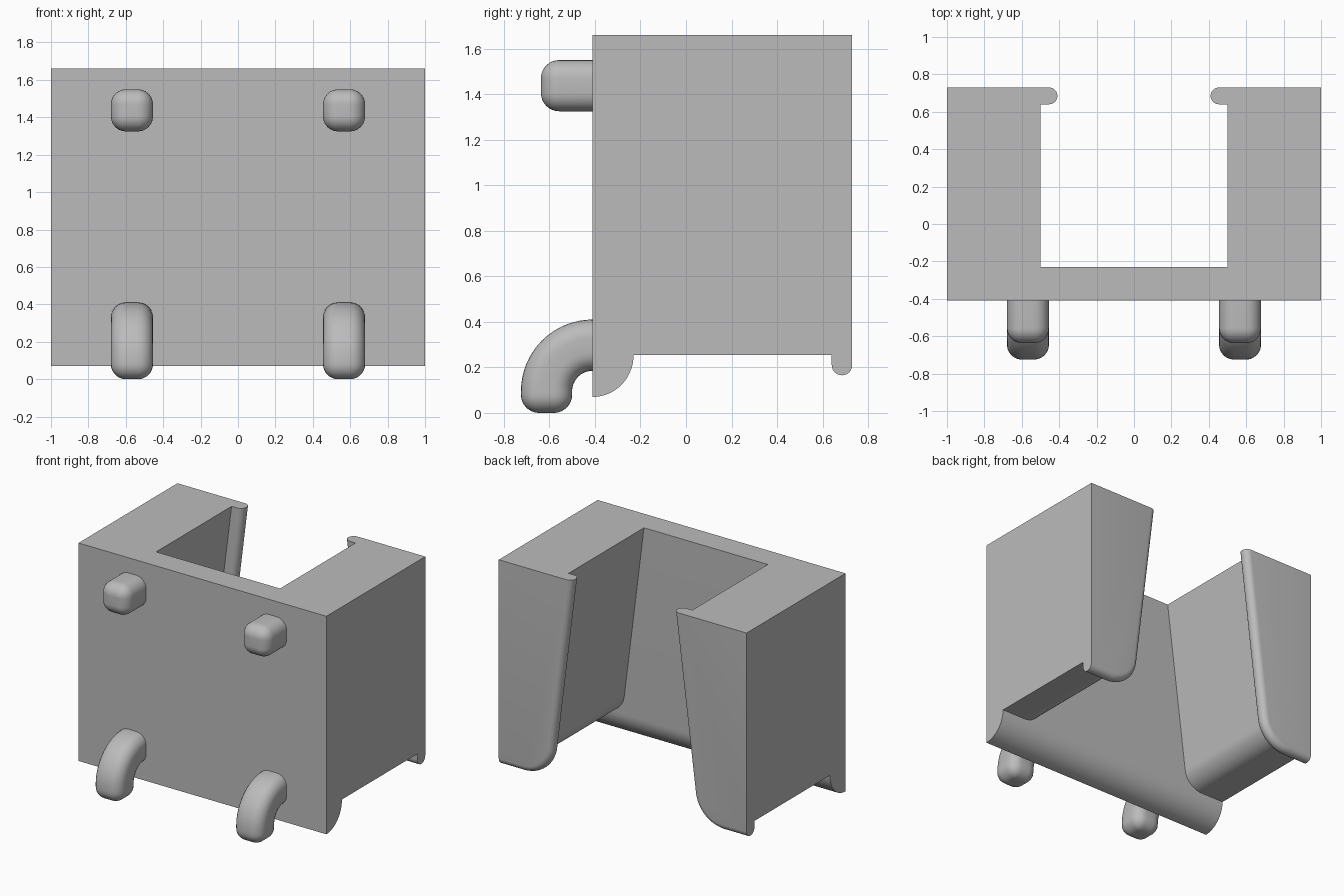
import bpy, bmesh, math
from mathutils import Vector

cube = bpy.data.objects.get("Cube")
if cube:
    bpy.data.objects.remove(cube, do_unlink=True)

grey = bpy.data.materials.new("plain grey")
grey.use_nodes = True
colour = (0.5, 0.5, 0.5, 1)
grey.diffuse_color = colour
grey.node_tree.nodes["Principled BSDF"].inputs["Base Color"].default_value = colour

TOP, FLOOR = 1.66, 0.255
FRONT, PLATE_BACK, BACK = -0.41, -0.23, 0.73


def loft(name, rings):
    """Skin a list of equal closed rings and cap both ends."""
    bm = bmesh.new()
    loops = [[bm.verts.new(p) for p in ring] for ring in rings]
    n = len(loops[0])
    for a, b in zip(loops, loops[1:]):
        for i in range(n):
            j = (i + 1) % n
            bm.faces.new((a[i], a[j], b[j], b[i]))
    bm.faces.new(loops[0])
    bm.faces.new(loops[-1])
    bmesh.ops.recalc_face_normals(bm, faces=bm.faces)
    mesh = bpy.data.meshes.new(name)
    bm.to_mesh(mesh)
    bm.free()
    mesh.materials.append(grey)
    obj = bpy.data.objects.new(name, mesh)
    bpy.context.collection.objects.link(obj)
    bpy.ops.object.select_all(action='DESELECT')
    obj.select_set(True)
    bpy.context.view_layer.objects.active = obj
    bpy.ops.object.shade_smooth_by_angle(angle=math.radians(30))
    return obj


# Front plate with a quarter-round lower edge
arc = [(FRONT + 0.18 * math.cos(a), FLOOR - 0.185 * math.sin(a))
       for a in (math.pi / 2 * i / 16 for i in range(17))]
profile = [(FRONT, TOP), (PLATE_BACK, TOP)] + arc
loft("front_plate", [[(x, y, z) for y, z in profile] for x in (-1, 1)])


# Side arms: tapered section with a rounded corner, grown outward for the lip
TILT = math.atan(0.125)
CORNER = 0.15


def arm_ring(side, y, grow):
    r = CORNER + grow
    cz = FLOOR + CORNER
    cx = 0.5 + math.tan(TILT) * (TOP - cz) + CORNER / math.cos(TILT)
    pts = [(1, TOP), (0.5 - grow / math.cos(TILT), TOP)]
    for i in range(17):
        a = math.pi + TILT + (math.pi / 2 - TILT) * i / 16
        pts.append((cx + r * math.cos(a), cz + r * math.sin(a)))
    pts.append((1, FLOOR - grow))
    return [(side * x, y, z) for x, z in pts]


LIP = 0.045
for label, side in (("left", 1), ("right", -1)):
    mid = BACK - LIP
    rings = [arm_ring(side, PLATE_BACK, 0), arm_ring(side, mid - LIP, 0)]
    for i in range(13):
        a = math.pi * i / 12
        rings.append(arm_ring(side, mid - LIP * math.cos(a), LIP + LIP * math.sin(a)))
    loft(label + "_arm", rings)


# Pegs and hooks: a rounded square swept along a path in the yz plane
HALF, ROUND = 0.1125, 0.08


def peg_ring(x, centre, up, inset):
    r = max(ROUND - inset, 0.003)
    flat = HALF - inset - r
    ring = []
    for q in range(4):
        for i in range(7):
            a = math.pi / 2 * (q + i / 6)
            sx = 1 if q in (0, 3) else -1
            sy = 1 if q < 2 else -1
            u = sx * flat + r * math.cos(a)
            v = sy * flat + r * math.sin(a)
            ring.append(centre + Vector((x + u, 0, 0)) + up * v)
    return ring


def rounded_end(x, tip, direction, up):
    """Rings that close a peg with a filleted tip."""
    rings = []
    for i in range(9):
        a = math.pi / 2 * i / 8
        centre = tip - direction * ROUND * (1 - math.sin(a))
        rings.append(peg_ring(x, centre, up, ROUND * (1 - math.cos(a))))
    return rings


forward, down, upward = Vector((0, -1, 0)), Vector((0, 0, -1)), Vector((0, 0, 1))
BEND = 0.2025
for label, x in (("left", 0.567), ("right", -0.567)):
    root = Vector((0, FRONT + 0.02, 1.437))
    tip = Vector((0, -0.637, 1.437))
    loft(label + "_upper_peg",
         [peg_ring(x, root, upward, 0)] + rounded_end(x, tip, forward, upward))

    pivot = Vector((0, FRONT, 0.095))
    rings = [peg_ring(x, pivot + upward * BEND - forward * 0.02, upward, 0)]
    for i in range(17):
        a = math.pi / 2 * i / 16
        out = upward * math.cos(a) + forward * math.sin(a)
        rings.append(peg_ring(x, pivot + out * BEND, out, 0))
    end = Vector((0, FRONT - BEND, 0))
    loft(label + "_lower_hook", rings + rounded_end(x, end, down, forward))
